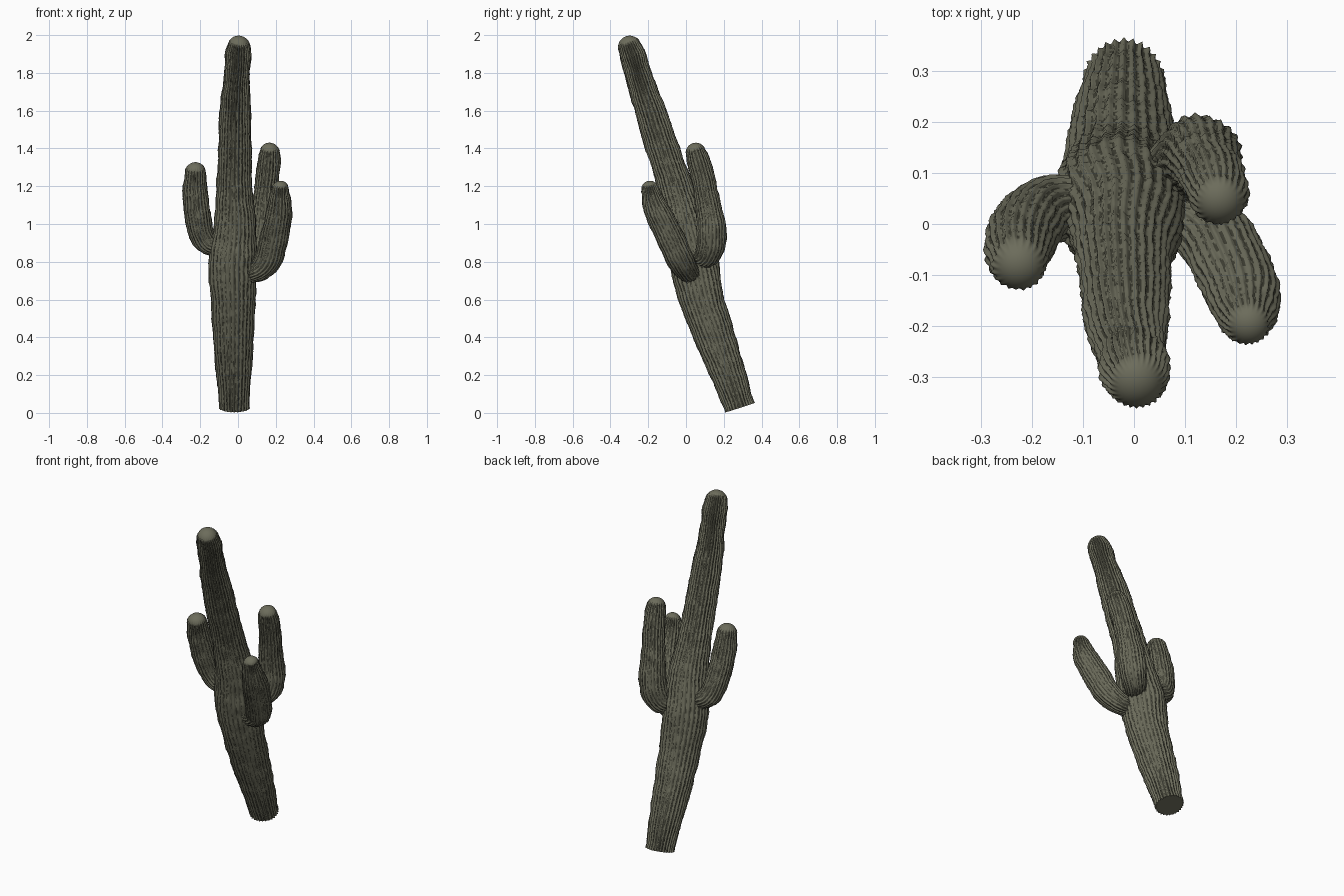
import bpy, math, random
from mathutils import Vector, noise

random.seed(4)
cube = bpy.data.objects.get("Cube")
if cube:
    bpy.data.objects.remove(cube)


def flat_material(name, rgb):
    mat = bpy.data.materials.new(name)
    mat.use_nodes = True
    mat.diffuse_color = (*rgb, 1)
    mat.node_tree.nodes["Principled BSDF"].inputs["Base Color"].default_value = (*rgb, 1)
    return mat


skin = flat_material("dull olive skin", (0.15, 0.15, 0.105))
groove = flat_material("dark groove", (0.05, 0.05, 0.034))


def spline(points, step):
    """Smooth (x, y, z, radius) samples through the given points."""
    pts = [Vector(p) for p in points]
    pts = [2 * pts[0] - pts[1]] + pts + [2 * pts[-1] - pts[-2]]
    out = []
    for a, b, c, d in zip(pts, pts[1:], pts[2:], pts[3:]):
        n = max(2, round((c - b).length / step))
        for i in range(n):
            t = i / n
            out.append(0.5 * (2 * b + (c - a) * t + (2 * a - 5 * b + 4 * c - d) * t * t
                              + (3 * b - a - 3 * c + d) * t ** 3))
    return out + [pts[-2]]


def ribbed_stem(name, points, ribs, depth, flat_base=False):
    """Ribbed tube swept along a path, closed by a smooth dome."""
    rings = [(p.to_3d(), p.w, 1.0) for p in spline(points, 0.012)]
    end, radius, _ = rings[-1]
    axis = (end - rings[-4][0]).normalized()
    for i in range(1, 9):
        a = i / 9 * math.pi / 2
        rings.append((end + axis * radius * math.sin(a) * 0.9,
                      radius * math.cos(a), max(0, 1 - i / 4)))
    count = ribs * 6
    verts, faces, dark = [], [], []
    side = Vector((1, 0, 0))
    for k, (centre, r, fade) in enumerate(rings):
        ahead = rings[min(k + 1, len(rings) - 1)][0] - rings[max(k - 1, 0)][0]
        ahead.normalize()
        side = (side - ahead * side.dot(ahead)).normalized()
        up = ahead.cross(side)
        for j in range(count):
            a = math.tau * j / count
            direction = side * math.cos(a) + up * math.sin(a)
            rib = 1 - 2 * abs(math.sin(ribs * a / 2)) ** 1.3
            bump = noise.noise((centre + direction * r) * 14) * 0.006
            rough = noise.noise((centre + direction * r) * 70) * 0.003
            verts.append(centre + direction * (r + fade * (rib * depth + bump + rough)))
    for k in range(len(rings) - 1):
        for j in range(count):
            n = (j + 1) % count
            faces.append((k * count + j, k * count + n, (k + 1) * count + n, (k + 1) * count + j))
            in_groove = j % 6 in (2, 3)
            dark.append(in_groove and rings[k][2] == 1 and random.random() < 0.55)
    # Closed ends
    last = (len(rings) - 1) * count
    verts.append(end + axis * radius * 0.9)
    for j in range(count):
        faces.append((last + j, last + (j + 1) % count, len(verts) - 1))
    faces.append(tuple(reversed(range(count))))
    mesh = bpy.data.meshes.new(name)
    mesh.from_pydata(verts, [], faces)
    mesh.materials.append(skin)
    mesh.materials.append(groove)
    for poly, is_dark in zip(mesh.polygons, dark):
        poly.material_index = int(is_dark)
    for poly in mesh.polygons:
        poly.use_smooth = len(poly.vertices) < 5
    obj = bpy.data.objects.new(name, mesh)
    bpy.context.collection.objects.link(obj)
    return obj


# Leaning trunk
ribbed_stem("trunk", [
    (-0.02, 0.285, 0.027, 0.078), (-0.02, 0.274, 0.06, 0.078), (-0.022, 0.225, 0.2, 0.09),
    (-0.025, 0.152, 0.4, 0.104), (-0.025, 0.085, 0.6, 0.114), (-0.03, 0.04, 0.8, 0.125),
    (-0.015, -0.005, 1.0, 0.108), (-0.02, -0.06, 1.2, 0.09), (-0.017, -0.125, 1.4, 0.084),
    (-0.014, -0.19, 1.6, 0.078), (-0.008, -0.24, 1.75, 0.067), (0, -0.267, 1.84, 0.065),
    (0, -0.285, 1.9, 0.065), (0.004, -0.302, 1.945, 0.057)], 28, 0.004)

# Three arms curving up from the trunk
ribbed_stem("right_arm", [
    (-0.07, 0.03, 0.87, 0.05), (-0.15, 0.03, 0.895, 0.06), (-0.193, 0.014, 0.95, 0.066),
    (-0.216, -0.015, 1.05, 0.067), (-0.226, -0.05, 1.18, 0.063),
    (-0.225, -0.077, 1.28, 0.052)], 22, 0.003)
ribbed_stem("front_left_arm", [
    (0.04, 0.03, 0.73, 0.045), (0.115, 0, 0.76, 0.06), (0.165, -0.035, 0.82, 0.07),
    (0.19, -0.08, 0.92, 0.072), (0.213, -0.135, 1.03, 0.068), (0.222, -0.17, 1.11, 0.06),
    (0.224, -0.185, 1.16, 0.048), (0.225, -0.193, 1.19, 0.043)], 22, 0.003)
ribbed_stem("back_left_arm", [
    (0.03, 0.06, 0.81, 0.045), (0.085, 0.11, 0.835, 0.062), (0.12, 0.133, 0.9, 0.075),
    (0.135, 0.133, 1.0, 0.073), (0.145, 0.108, 1.15, 0.064), (0.158, 0.083, 1.27, 0.06),
    (0.165, 0.06, 1.35, 0.058), (0.167, 0.05, 1.385, 0.05)], 22, 0.003)
